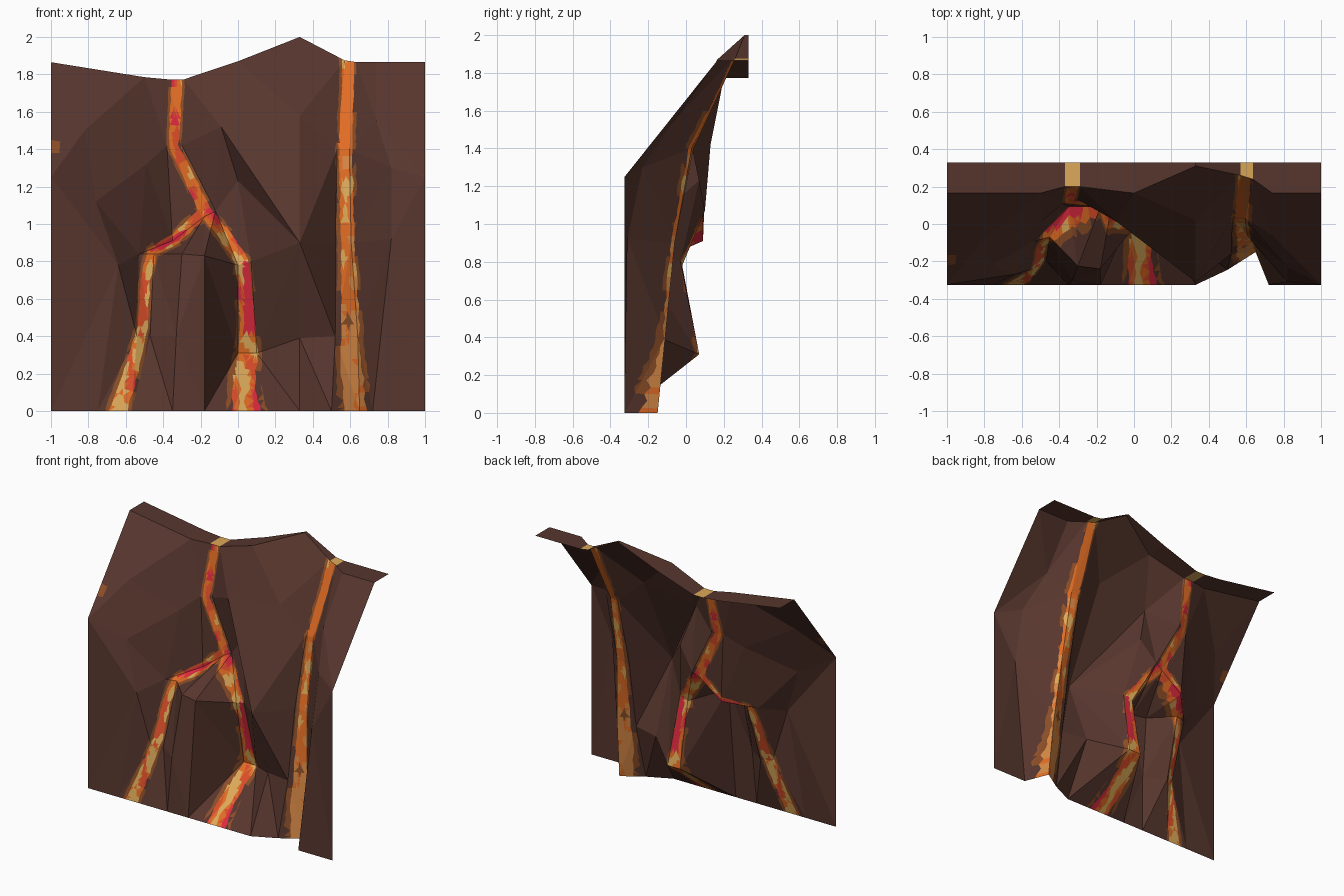
import bpy, math, random
from mathutils import Vector, noise, geometry
from mathutils.bvhtree import BVHTree

if "Cube" in bpy.data.objects:
    bpy.data.objects.remove(bpy.data.objects["Cube"])

random.seed(4)
MATS = {}
for name, col in {
    "rock brown": (0.096, 0.037, 0.027), "lava orange": (0.75, 0.15, 0.018),
    "lava yellow": (0.72, 0.40, 0.10), "lava crimson": (0.72, 0.022, 0.05),
    "lava red orange": (0.70, 0.075, 0.022), "lava amber": (0.68, 0.25, 0.06),
    "scorched rim": (0.26, 0.075, 0.02),
}.items():
    m = bpy.data.materials.new(name)
    m.diffuse_color = (*col, 1)
    m.use_nodes = True
    m.node_tree.nodes["Principled BSDF"].inputs["Base Color"].default_value = m.diffuse_color
    MATS[name] = m
NAMES = list(MATS)


def make_object(name, verts, faces, cols):
    me = bpy.data.meshes.new(name)
    me.from_pydata(verts, [], faces)
    for n in NAMES:
        me.materials.append(MATS[n])
    for p, c in zip(me.polygons, cols):
        p.material_index = NAMES.index(c)
    ob = bpy.data.objects.new(name, me)
    bpy.context.collection.objects.link(ob)
    return ob


# Vertical crease lines of the cliff, bottom to top, as (x, z, depth y)
def side(x):
    return [(x, 0, -.325), (x, 1.25, -.325), (x, 1.865, .165)]

left = [
    [(-.75, 0, -.325), (-.64, .78, -.27), (-.76, 1.12, -.22), (-.82, 1.5, -.1), (-.75, 1.825, .165)],
    [(-.69, 0, -.325), (-.54, .4, -.24), (-.53, .84, -.09), (-.49, 1.32, .02), (-.5, 1.785, .165)],
    [(-.57, 0, -.325), (-.47, .4, -.2), (-.45, .84, -.07), (-.35, .91, .09), (-.38, 1.42, .11), (-.37, 1.773, .2)],
    [(-.35, 0, -.325), (-.33, .4, -.3), (-.3, .84, -.225)],
    [(-.18, 0, -.325), (-.18, .83, -.24), (-.18, 1.04, .09), (-.3, 1.42, .13), (-.29, 1.773, .2)],
]
right = [
    [(-.03, 0, -.325), (0, .31, .07), (0, .78, -.02), (-.12, 1.07, .1), (-.09, 1.52, .01), (0, 1.87, .165)],
    [(.15, 0, -.325), (.1, .31, .07), (.07, .8, -.03), (0, 1.23, .07)],
    [(.33, 0, -.325), (.33, .39, -.12), (.33, .9, -.31), (.33, 1.58, .02), (.33, 2, .31)],
    [(.5, 0, -.245), (.52, .4, -.16), (.52, .9, -.08), (.53, 1.4, .04), (.57, 1.875, .26)],
    [(.65, 0, -.15), (.64, .4, -.11), (.605, .9, -.06), (.595, 1.4, .03), (.635, 1.865, .24)],
    [(.72, 0, -.325), (.82, .92, -.31), (.82, 1.3, -.23), (.74, 1.55, -.06), (.74, 1.865, .165)],
]
creases = [side(-1)] + left + right + [side(1)]
tops = [c[-1] for c in creases if c[-1][1] > 1.7]
creases += [[c[0] for c in creases], tops]                    # foot and brow lines
creases += [[(-.45, .84, -.07), (-.3, .84, -.225), (-.18, .83, -.24)],   # boulder brow
            [(0, .31, .07), (.1, .31, .07), (.33, .39, -.12)],           # pool ledge
            [(-.09, 1.52, .01), (.33, .9, -.31), (0, 1.23, .07)],        # overhanging nose
            [(.07, .8, -.03), (.33, .9, -.31), (.1, .31, .07)],
            [(-.64, .78, -.27), (-.54, .4, -.24)]]

# Coarse low-poly cliff by constrained triangulation in x, z
pts, edges, index = [], [], {}
for line in creases:
    ids = []
    for p in line:
        if p not in index:
            index[p] = len(pts)
            pts.append(p)
        ids.append(index[p])
    edges += zip(ids, ids[1:])
V, E, F, ov, _, _ = geometry.delaunay_2d_cdt([Vector(p[:2]) for p in pts], edges, [], 0, 1e-5)
depth = [pts[o[0]][2] if o else 0 for o in ov]


def brow(x):
    for a, b in zip(tops, tops[1:]):
        if a[0] <= x <= b[0]:
            return a[1] + (b[1] - a[1]) * (x - a[0]) / (b[0] - a[0])
    return 0

F = [f for f in F if sum(V[i].y for i in f) / 3 < brow(sum(V[i].x for i in f) / 3) - 1e-5]
flat = [Vector((v.x, 0, v.y)) for v in V]
solid = [Vector((v.x, d, v.y)) for v, d in zip(V, depth)]
tree = BVHTree.FromPolygons(flat, F)


def on_cliff(x, z):
    loc, _, i, _ = tree.find_nearest(Vector((x, 0, z)))
    f = F[i]
    return geometry.barycentric_transform(loc, *[flat[k] for k in f], *[solid[k] for k in f])


# Lava stream centrelines as (x, z, half width)
streams = [
    [(-.325, 1.83, .03), (-.335, 1.6, .028), (-.345, 1.42, .026), (-.27, 1.27, .028), (-.18, 1.07, .032),
     (-.07, .94, .033), (.02, .8, .034), (.05, .5, .04), (.055, .3, .052), (.03, .15, .06), (.05, -.05, .08)],
    [(-.18, 1.07, .03), (-.33, .925, .028), (-.46, .85, .028), (-.495, .7, .025), (-.51, .45, .026),
     (-.54, .33, .033), (-.59, .15, .04), (-.66, -.05, .048)],
    [(.587, 1.93, .03), (.587, 1.7, .032), (.575, 1.4, .036), (.585, .9, .036), (.6, .5, .046),
     (.597, .35, .05), (.63, -.05, .065)],
]
pv = [Vector(v) for v in V]
pe = [(f[i], f[i - 1]) for f in F for i in range(3)]
for s in streams:
    rows = []
    for a, b in zip(s, s[1:]):
        n = max(1, round(math.dist(a[:2], b[:2]) / .035))
        rows += [Vector(a).lerp(Vector(b), i / n) for i in range(n)]
    rows.append(Vector(s[-1]))
    prev = None
    for i, r in enumerate(rows):
        d = (rows[min(i + 2, len(rows) - 1)] - rows[max(i - 2, 0)]).xy.normalized()
        ids = []
        for k in (-1.5, -1, -.5, 0, .5, 1, 1.5):
            k += random.uniform(-.14, .14)
            ids.append(len(pv))
            pv.append(r.xy + Vector((-d.y, d.x)) * r.z * k)
        pe += zip(ids, ids[1:])
        if prev:
            pe += zip(prev, ids)
        prev = ids
# ember spot at the left edge
b = len(pv)
pv += [Vector(p) for p in ((-1, 1.38), (-.955, 1.38), (-.95, 1.44), (-1, 1.45))]
pe += [(b, b + 1), (b + 1, b + 2), (b + 2, b + 3)]


def colour(c):
    if c.x < -.952 and 1.38 < c.y < 1.448:
        return "scorched rim"
    best, which = 9, 0
    for si, s in enumerate(streams):
        for p, q in zip(s, s[1:]):
            P, Q = Vector(p), Vector(q)
            _, t = geometry.intersect_point_line(c, P.xy, Q.xy)
            r = P.lerp(Q, min(1, max(0, t)))
            d = (c - r.xy).length / r.z
            if d < best:
                best, which = d, si
    n = noise.noise(Vector((c.x * 14, c.y * 7, which * 7.3)))
    if best > 1.48:
        return "rock brown"
    if best > 1:
        return "scorched rim" if n > -.2 else "rock brown"
    if which == 2:                        # right stream is paler low down
        if math.hypot(c.x - .59, (c.y - .48) * .6) < .022:
            return "scorched rim"
        if c.y < .72 and n > -.12:
            return "lava amber"
        return "lava yellow" if n > .3 else "lava amber" if n < -.35 else "lava orange"
    if which == 0 and .42 < c.y < .8 and c.x > .03 and best < .95:
        return "lava crimson"             # molten core of the middle stream
    if which == 1 and .86 < c.y < .97 and best < .6 or abs(c.y - 1.55) < .03 and best < .8:
        return "lava crimson"
    if n > .2 or (which == 1 and .1 < c.y < .33 and n > -.1):
        return "lava yellow"
    if n < -.36:
        return "lava crimson"
    return "lava red orange" if n < -.12 or (which == 1 and .4 < c.y < .75) else "lava orange"


# Cut the streams into the cliff and colour the pieces
V2, _, F2, *_ = geometry.delaunay_2d_cdt(pv, pe, [], 0, 1e-5)
verts = [on_cliff(v.x, v.y) for v in V2]
parts = {"rock_wall": ([], []), "lava_streams": ([], [])}
for f in F2:
    c = sum((V2[i] for i in f), Vector((0, 0))) / len(f)
    if tree.find_nearest(Vector((c.x, 0, c.y)))[3] > 1e-5:
        continue
    a, b, d = (verts[i] for i in f[:3])
    if (b - a).cross(d - a).y > 0:
        f = f[::-1]
    col = colour(c)
    fs, cs = parts["rock_wall" if col == "rock brown" else "lava_streams"]
    fs.append(f)
    cs.append(col)
for name, (fs, cs) in parts.items():
    used = {v: i for i, v in enumerate(sorted({v for f in fs for v in f}))}
    make_object(name, [verts[v] for v in used], [[used[v] for v in f] for f in fs], cs)

# Flat ledge behind the brow, yellow where the streams spill over
lv = [(x, y, z) for x, z, y in tops] + [(x, .33, z) for x, z, y in tops]
n = len(tops)
lf = [(i, i + 1, n + i + 1, n + i) for i in range(n - 1)]
lc = ["lava yellow" if abs((lv[f[0]][0] + lv[f[1]][0]) / 2 - m) < .02 else "rock brown"
      for f in lf for m in [-.33 if lv[f[0]][0] < 0 else .6]]
make_object("top_ledge", lv, lf, lc)
